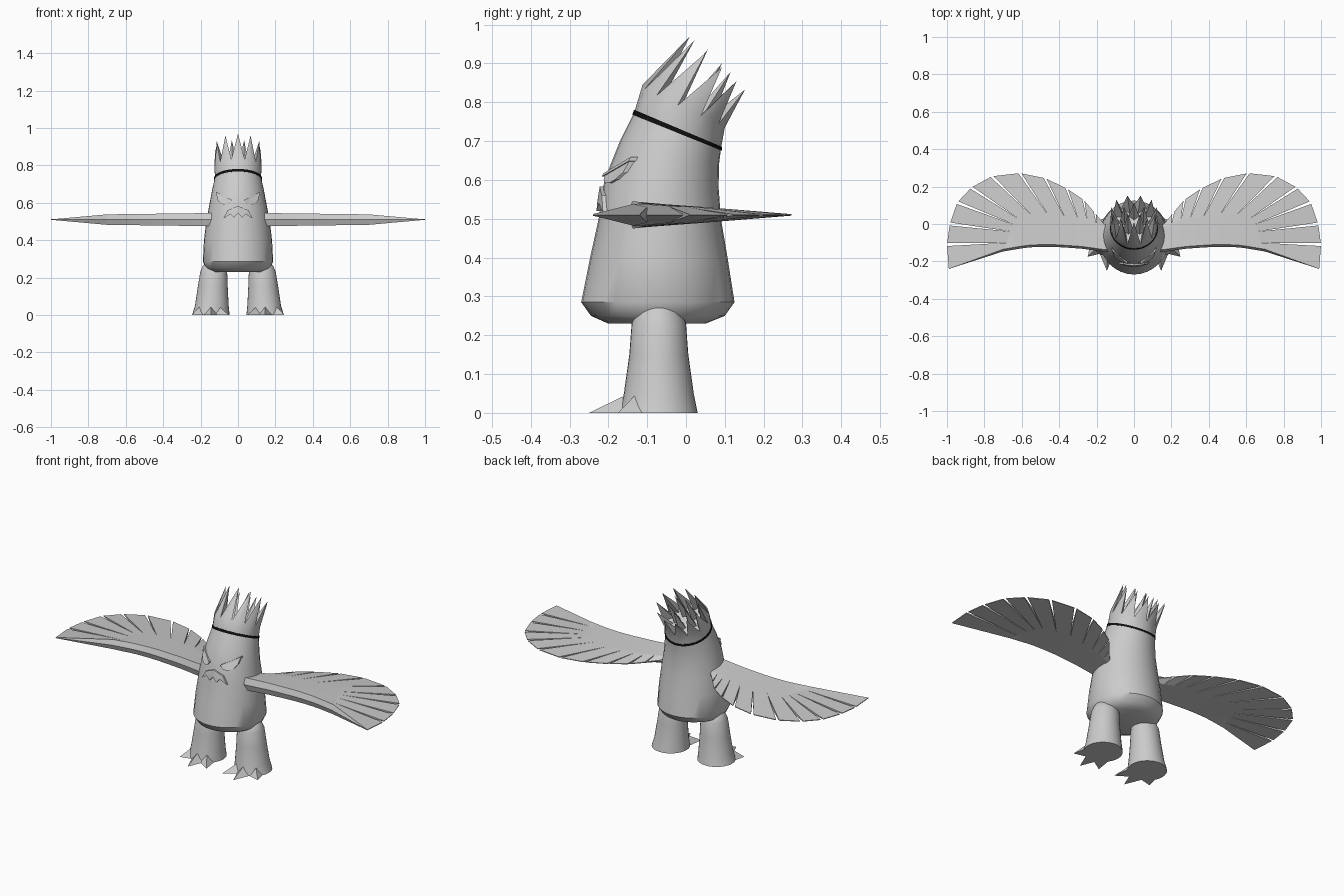
import bpy, bmesh
from math import sin, cos, pi
from mathutils import Vector

cube = bpy.data.objects.get("Cube")
if cube:
    bpy.data.objects.remove(cube)


def material(name, rgb):
    m = bpy.data.materials.new(name)
    m.use_nodes = True
    m.diffuse_color = (*rgb, 1)
    m.node_tree.nodes["Principled BSDF"].inputs["Base Color"].default_value = (*rgb, 1)
    return m


GREY = material("light grey", (0.6, 0.6, 0.6))
BLACK = material("black", (0.005, 0.005, 0.005))
SEG = 32


def finish(name, bm, mat=GREY, mirror=False, smooth=35):
    bmesh.ops.recalc_face_normals(bm, faces=bm.faces)
    me = bpy.data.meshes.new(name)
    bm.to_mesh(me)
    bm.free()
    me.materials.append(mat)
    ob = bpy.data.objects.new(name, me)
    bpy.context.collection.objects.link(ob)
    if smooth:
        bpy.ops.object.select_all(action='DESELECT')
        ob.select_set(True)
        bpy.context.view_layer.objects.active = ob
        bpy.ops.object.shade_smooth_by_angle(angle=smooth * pi / 180)
    if mirror:
        ob.modifiers.new("Mirror", 'MIRROR').use_mirror_merge = False
    return ob


def on_ring(ring, a, scale=1.0):
    """Point on a tilted ellipse: front y, front z, back y, back z, half width."""
    yf, zf, yb, zb, w = ring
    t = 0.5 - 0.5 * cos(a) * scale
    return Vector((w * scale * sin(a), yf + (yb - yf) * t, zf + (zb - zf) * t))


def loft(bm, loops, cap=True):
    rows = [[bm.verts.new(p) for p in loop] for loop in loops]
    n = len(rows[0])
    for a, b in zip(rows, rows[1:]):
        for i in range(n):
            j = (i + 1) % n
            bm.faces.new((a[i], a[j], b[j], b[i]))
    if cap:
        bm.faces.new(rows[0])
        bm.faces.new(rows[-1])


def circle(ring):
    return [on_ring(ring, 2 * pi * i / SEG) for i in range(SEG)]


# Body
BODY = [(-.20, .23, .05, .23, .14), (-.245, .25, .10, .25, .172),
        (-.27, .285, .125, .285, .188), (-.247, .4, .107, .4, .182),
        (-.225, .5, .09, .5, .17), (-.21, .6, .084, .58, .153),
        (-.17, .7, .085, .64, .138), (-.133, .775, .09, .68, .125)]
bm = bmesh.new()
loft(bm, [circle(r) for r in BODY])
finish("body", bm)

# Headband
bm = bmesh.new()
loft(bm, [circle((-.138, .768, .093, .675, .128)), circle((-.134, .781, .093, .685, .128))])
finish("headband", bm, BLACK)

# Crest: a tilted collar whose rim breaks into back-swept spikes
LOW, RIM, TIPS = ((-.133, .775, .09, .68, .125), (-.112, .835, .1, .735, .126),
                  (.01, .97, .155, .83, .125))
N = 11
bm = bmesh.new()
step = 2 * pi / N
low = [bm.verts.new(on_ring(LOW, (i - .5) * step)) for i in range(N)]
rim = [bm.verts.new(on_ring(RIM, (i - .5) * step)) for i in range(N)]
face_low = [bm.verts.new(on_ring(LOW, i * step)) for i in range(N)]
face_mid = [bm.verts.new(on_ring(RIM, i * step) + Vector((0, 0, .01))) for i in range(N)]
tip = [bm.verts.new(on_ring(TIPS, i * step)) for i in range(N)]
inner = [bm.verts.new(on_ring(RIM, i * step, .6)) for i in range(N)]
centre = bm.verts.new(on_ring(RIM, 0, 0))
for i in range(N):
    j = (i + 1) % N
    for f in ((low[i], face_low[i], face_mid[i], rim[i]),
              (face_low[i], low[j], rim[j], face_mid[i]),
              (rim[i], face_mid[i], tip[i]), (face_mid[i], rim[j], tip[i]),
              (rim[j], inner[i], tip[i]), (inner[i], rim[i], tip[i]),
              (inner[i], rim[j], inner[j]), (inner[i], inner[j], centre)):
        bm.faces.new(f)
finish("crest", bm, smooth=30)

# Inner crest spikes
bm = bmesh.new()
for i in range(5):
    a = (i + .5) * 2 * pi / 5
    base = on_ring(RIM, a, .4)
    ring = [bm.verts.new(base + Vector((.03 * cos(k * pi / 2), .03 * sin(k * pi / 2), -.01)))
            for k in range(4)]
    top = bm.verts.new(on_ring(TIPS, a, .45) + Vector((0, 0, .01)))
    for k in range(4):
        bm.faces.new((ring[k], ring[(k + 1) % 4], top))
    bm.faces.new(ring)
finish("inner_crest", bm, smooth=0)

# Legs
bm = bmesh.new()
LEG = [(0, .145, .1, .1), (.05, .14, .09, .09), (.15, .135, .08, .076),
       (.23, .13, .072, .07), (.26, .125, .064, .058), (.282, .12, .052, .038)]
loft(bm, [[(cx + rx * sin(2 * pi * i / SEG), -.07 - ry * cos(2 * pi * i / SEG), z)
           for i in range(SEG)] for z, cx, rx, ry in LEG])
finish("legs", bm, mirror=True)

# Toes
bm = bmesh.new()
foot = Vector((.145, -.07, 0))
for x, y in ((.05, -.215), (.145, -.25), (.248, -.175)):
    d = (Vector((x, y, 0)) - foot).normalized()
    side = Vector((-d.y, d.x, 0)) * .042
    pts = [foot + d * .08 + side, foot + d * .08 - side,
           foot + d * .085 + Vector((0, 0, .046)), Vector((x, y, 0))]
    v = [bm.verts.new(p) for p in pts]
    for f in ((0, 1, 2), (0, 1, 3), (0, 2, 3), (1, 2, 3)):
        bm.faces.new([v[k] for k in f])
finish("toes", bm, mirror=True, smooth=0)

# Wings: wedge-shaped arm with a fan of separated feathers
MID = .51
LEAD = [(.12, -.14), (.17, -.135), (.22, -.128), (.28, -.12), (.35, -.115), (.43, -.11),
        (.5, -.11), (.56, -.113), (.6, -.118), (.64, -.125), (.7, -.135)]
ROOT = [(.12, -.03), (.2, 0), (.25, .02), (.3, .03), (.37, .035), (.46, .05),
        (.55, .05), (.62, .03), (.65, 0), (.66, -.04), (.68, -.1)]
RIMS = [(.16, 0), (.21, .06), (.27, .13), (.36, .19), (.475, .245), (.61, .272),
        (.76, .255), (.87, .195), (.945, .115), (.985, 0), (1, -.11), (.99, -.24)]


def half(x):
    return .037 - .013 * x


bm = bmesh.new()
loft(bm, [[(lx, ly, MID + half(lx)), (lx, ly - .012, MID), (lx, ly, MID - half(lx)),
           (rx, ry, MID - .02), (rx, ry, MID + .02)]
          for (lx, ly), (rx, ry) in zip(LEAD, ROOT)])
finish("wing_arms", bm, mirror=True)

bm = bmesh.new()
roots = ROOT + [LEAD[-1]]
for i in range(len(RIMS) - 1):
    a, b = Vector(RIMS[i]), Vector(RIMS[i + 1])
    gap = (b - a).normalized() * .008
    last = i == len(RIMS) - 2
    plan = [(Vector(roots[i]), .02), (Vector(roots[i + 1]), half(.7) if last else .02),
            (b if last else b - gap, .002), (a + gap, .002)]
    loft(bm, [[(p.x, p.y, MID + s * t) for p, t in plan] for s in (-1, 1)])
# Rounded leading edge running out to the wing tip
x, y = LEAD[-1]
v = [bm.verts.new(p) for p in ((x, y, MID + half(x)), (x, y - .012, MID),
                               (x, y, MID - half(x)), (.99, -.24, MID))]
for f in ((0, 1, 3), (1, 2, 3), (0, 2, 3), (0, 1, 2)):
    bm.faces.new([v[k] for k in f])
finish("wing_feathers", bm, mirror=True, smooth=0)


# Face parts, laid on the front of the body
def skin(x, z):
    for r, s in zip(BODY, BODY[1:]):
        if r[1] <= z <= s[1]:
            t = (z - r[1]) / (s[1] - r[1])
            yf, _, yb, _, w = [p + (q - p) * t for p, q in zip(r, s)]
            mid = (yf + yb) / 2
            return mid - (mid - yf) * (1 - (x / w) ** 2) ** .5


def plate(name, outline, depth, mirror=False):
    bm = bmesh.new()
    loft(bm, [[(x, skin(x, z) + d, z) for x, z in outline] for d in (.012, -depth)])
    bmesh.ops.triangulate(bm, faces=[f for f in bm.faces if len(f.verts) > 4])
    finish(name, bm, mirror=mirror, smooth=0)


plate("eyes", [(.038, .612), (.115, .65), (.112, .62), (.1, .602), (.08, .592),
               (.058, .592), (.043, .6)], .008, True)
plate("brows", [(.034, .609), (.036, .617), (.118, .659), (.118, .649)], .014, True)
right = [(.055, .56), (.08, .515), (.04, .54), (.022, .52)]
left = [(-x, z) for x, z in reversed(right)]
plate("beak", [(0, .583)] + right + [(0, .545)] + left, .01)
